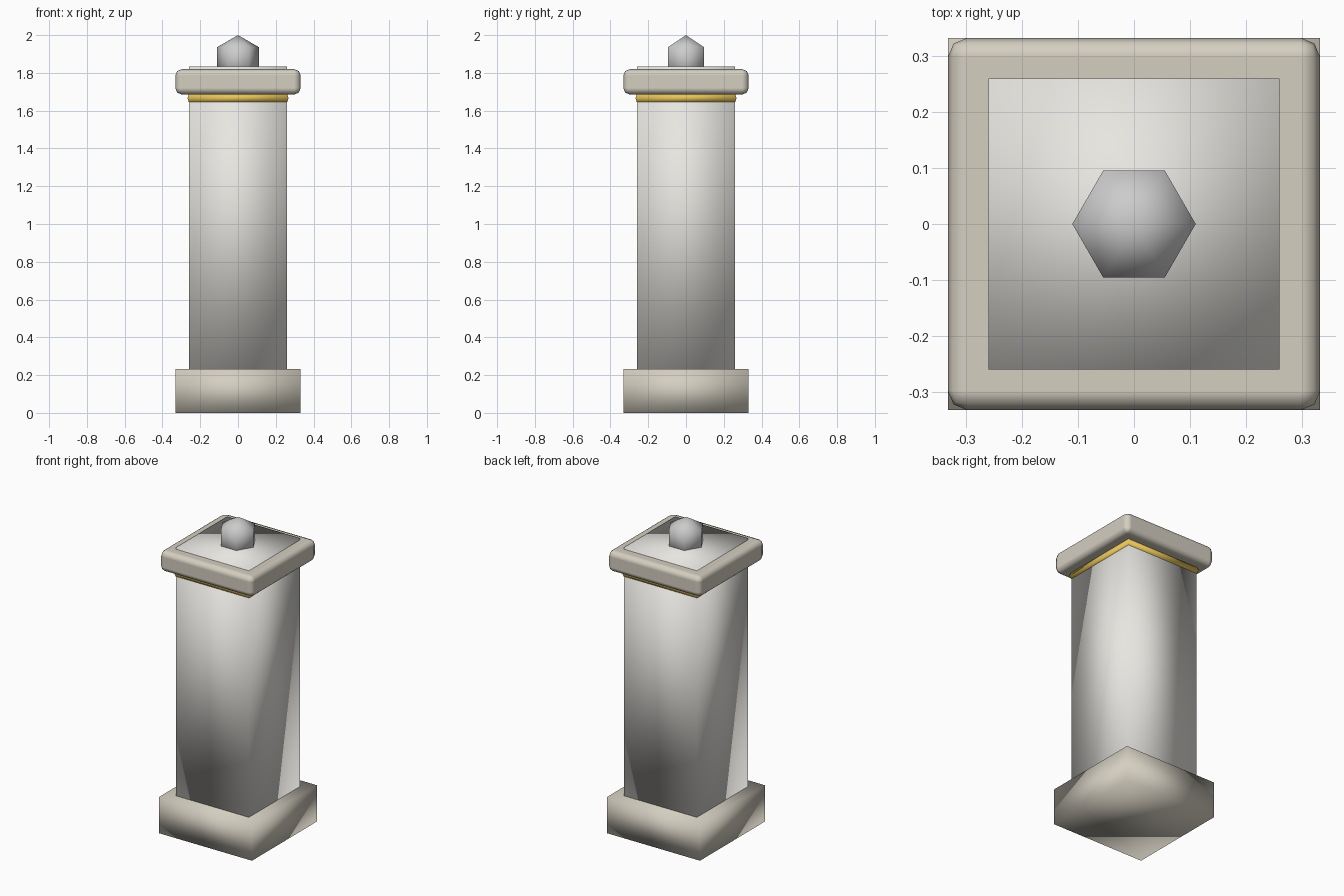
import bpy
from math import pi

if "Cube" in bpy.data.objects:
    bpy.data.objects.remove(bpy.data.objects["Cube"])


def colour(obj, name, rgb):
    mat = bpy.data.materials.get(name) or bpy.data.materials.new(name)
    mat.diffuse_color = (*rgb, 1)
    mat.use_nodes = True
    mat.node_tree.nodes["Principled BSDF"].inputs["Base Color"].default_value = mat.diffuse_color
    obj.data.materials.append(mat)


def finish(name):
    obj = bpy.context.object
    obj.name = name
    bpy.ops.object.transform_apply(location=False, rotation=True, scale=True)
    bpy.ops.object.shade_smooth()
    return obj


def block(name, half, z0, z1):
    bpy.ops.mesh.primitive_cube_add(size=1, location=(0, 0, (z0 + z1) / 2))
    bpy.context.object.scale = (2 * half, 2 * half, z1 - z0)
    return finish(name)


STONE = (0.66, 0.62, 0.53)

# Plinth and square shaft, softly shaded plain blocks
base = block("base", 0.332, 0, 0.232)
colour(base, "stone", STONE)
shaft = block("shaft", 0.259, 0.232, 1.833)
colour(shaft, "pale_stone", (0.8, 0.79, 0.75))

# Capping slab with rounded edges
cap = block("cap", 0.332, 1.685, 1.82)
colour(cap, "stone", STONE)
bev = cap.modifiers.new("round_edges", "BEVEL")
bev.width = 0.035
bev.segments = 2
bev.harden_normals = True

# Gilded square moulding under the cap: a four-sided ring
bpy.ops.mesh.primitive_torus_add(major_segments=4, minor_segments=8,
                                 major_radius=0.35, minor_radius=0.028,
                                 location=(0, 0, 1.666), rotation=(0, 0, pi / 4))
colour(finish("gold_band"), "gold", (0.8, 0.55, 0.1))

# Six-sided finial knob, partly sunk into the shaft top
bpy.ops.mesh.primitive_uv_sphere_add(segments=6, ring_count=3, radius=0.127,
                                     location=(0, 0, 1.873))
knob = finish("finial")
if max(v.co.x for v in knob.data.vertices) < 0.105:  # corners point along x
    knob.rotation_euler.z = pi / 6
